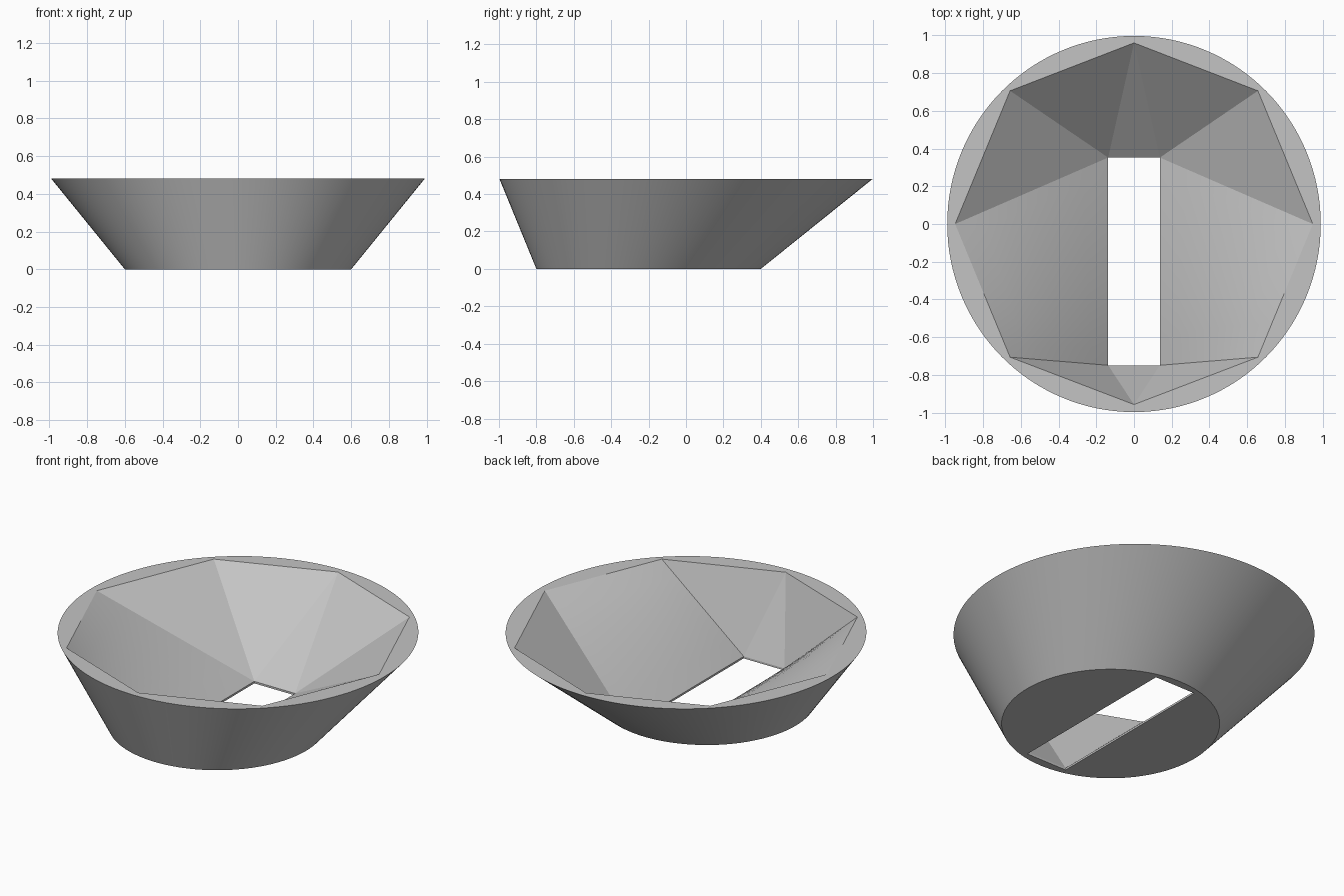
import bpy, bmesh, math
from mathutils import Vector

cube = bpy.data.objects.get("Cube")
if cube:
    bpy.data.objects.remove(cube, do_unlink=True)

HEIGHT, FLOOR = 0.48, 0.012
SEGMENTS, STEPS = 128, 12
bm = bmesh.new()


def skin(lower, upper):
    """Closed band of quads between two loops of points."""
    a = [bm.verts.new(p) for p in lower]
    b = [bm.verts.new(p) for p in upper]
    for i in range(len(a)):
        j = (i + 1) % len(a)
        bm.faces.new((a[i], a[j], b[j], b[i]))


def circle(radius_x, radius_y, y, z):
    angles = [math.tau * i / SEGMENTS for i in range(SEGMENTS)]
    return [(radius_x * math.cos(t), y + radius_y * math.sin(t), z) for t in angles]


# Outer wall: a cone leaning towards the back
skin(circle(0.6, 0.6, -0.2, 0), circle(0.99, 0.997, 0, HEIGHT))

# Octagonal opening at the rim and slot corners at the floor
rim = [Vector((x, y, HEIGHT)) for x, y in (
    (0.948, 0), (0.657, 0.706), (0, 0.96), (-0.657, 0.706),
    (-0.948, 0), (-0.657, -0.706), (0, -0.957), (0.657, -0.706))]
slot = [Vector((x, y, FLOOR)) for x, y in (
    (0.137, 0.352), (-0.137, 0.352), (-0.137, -0.749), (0.137, -0.749))]

# Inner wall: ruled surface from the octagon down to the slot
pairs = [(0, 0), (1, 0), (2, 0), (2, 1), (3, 1), (4, 1), (5, 2), (6, 2), (6, 3), (7, 3)]
low, high = [], []
for k, (r, s) in enumerate(pairs):
    r2, s2 = pairs[(k + 1) % len(pairs)]
    for i in range(STEPS):
        low.append(slot[s].lerp(slot[s2], i / STEPS))
        high.append(rim[r].lerp(rim[r2], i / STEPS))
levels = [[a.lerp(b, t / 6) for a, b in zip(low, high)] for t in range(7)]
for lower, upper in zip(levels, levels[1:]):
    skin(lower, upper)
bmesh.ops.remove_doubles(bm, verts=bm.verts, dist=0.0005)


def boundary(z):
    return [e for e in bm.edges if e.is_boundary
            and all(abs(v.co.z - z) < 1e-4 for v in e.verts)]


# Thin vertical lip of the slot, then the flat rim and flat base
lip = bmesh.ops.extrude_edge_only(bm, edges=boundary(FLOOR))["geom"]
for v in lip:
    if isinstance(v, bmesh.types.BMVert):
        v.co.z = 0
for z in (HEIGHT, 0):
    bmesh.ops.triangle_fill(bm, edges=boundary(z), use_beauty=True, normal=(0, 0, 1))
bmesh.ops.recalc_face_normals(bm, faces=bm.faces)

mesh = bpy.data.meshes.new("slotted_funnel")
bm.to_mesh(mesh)
bm.free()
funnel = bpy.data.objects.new("slotted_funnel", mesh)
bpy.context.collection.objects.link(funnel)

# Plain grey
grey = bpy.data.materials.new("plain_grey")
grey.use_nodes = True
colour = (0.55, 0.55, 0.55, 1)
grey.diffuse_color = colour
grey.node_tree.nodes["Principled BSDF"].inputs["Base Color"].default_value = colour
mesh.materials.append(grey)

bpy.context.view_layer.objects.active = funnel
funnel.select_set(True)
bpy.ops.object.shade_smooth_by_angle(angle=math.radians(6))
